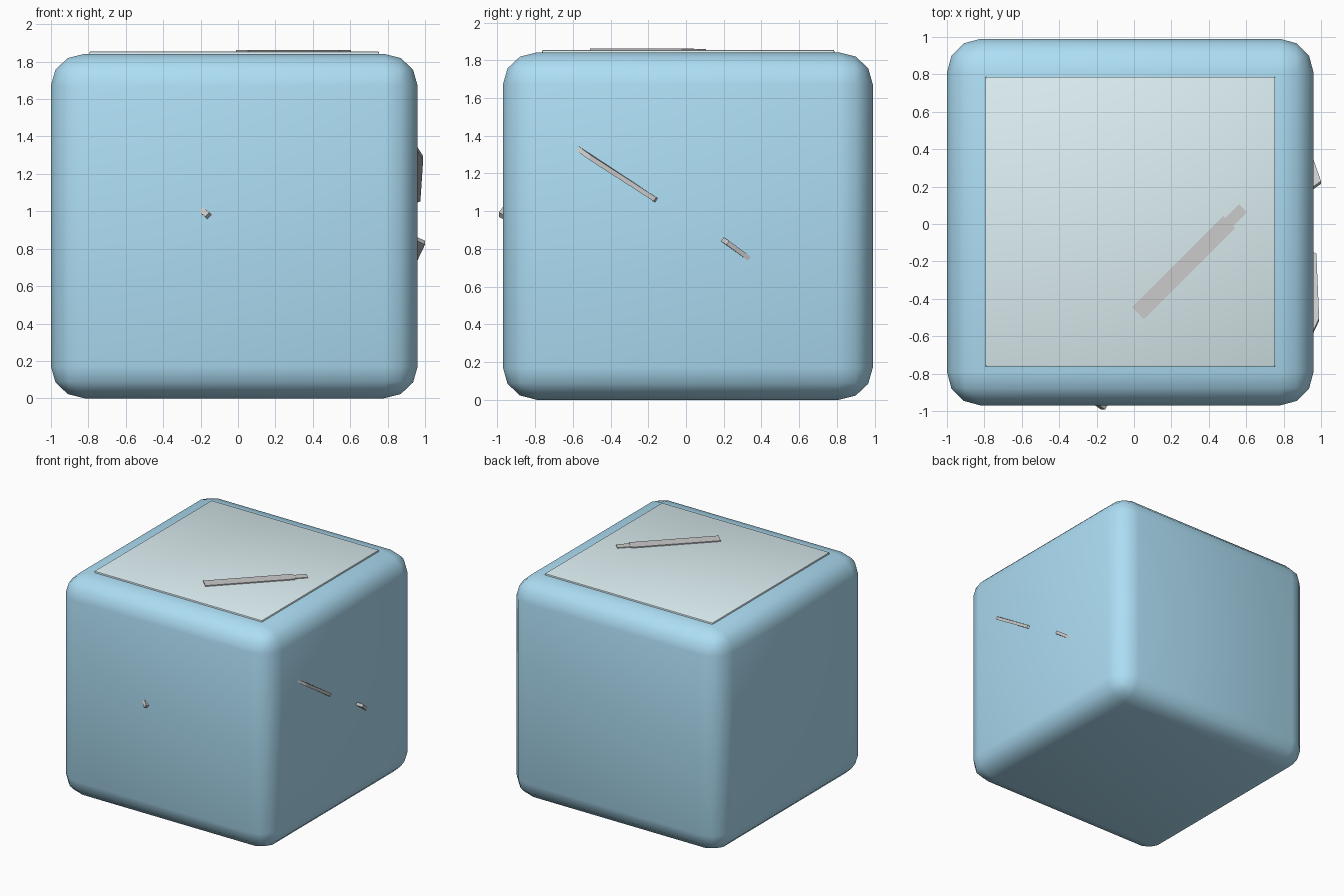
import bpy, bmesh
from math import radians
from mathutils import Vector

if "Cube" in bpy.data.objects:
    bpy.data.objects.remove(bpy.data.objects["Cube"])


def material(name, rgb):
    m = bpy.data.materials.new(name)
    m.diffuse_color = (*rgb, 1)
    m.use_nodes = True
    m.node_tree.nodes["Principled BSDF"].inputs["Base Color"].default_value = m.diffuse_color
    return m


def finish(bm, name, mat=None, smooth=False):
    bmesh.ops.recalc_face_normals(bm, faces=bm.faces)
    me = bpy.data.meshes.new(name)
    bm.to_mesh(me)
    bm.free()
    ob = bpy.data.objects.new(name, me)
    bpy.context.collection.objects.link(ob)
    if mat:
        me.materials.append(mat)
    if smooth:
        bpy.ops.object.select_all(action='DESELECT')
        ob.select_set(True)
        bpy.context.view_layer.objects.active = ob
        bpy.ops.object.shade_smooth_by_angle(angle=radians(40))
    return ob


def rounded_box(name, center, size, radius, segments, mat):
    """Box bevelled as a cube of the x width, then squashed to size."""
    bm = bmesh.new()
    bmesh.ops.create_cube(bm, size=1)
    bmesh.ops.scale(bm, vec=size, verts=bm.verts)
    bmesh.ops.bevel(bm, geom=bm.edges[:], offset=radius, segments=segments,
                    profile=0.5, affect='EDGES')
    bmesh.ops.translate(bm, vec=center, verts=bm.verts)
    return finish(bm, name, mat, True)


def top_bar(name, start, end, width, z0, z1):
    a, b = Vector((*start, z0)), Vector((*end, z0))
    side = (b - a).cross(Vector((0, 0, 1))).normalized() * width / 2
    bm = bmesh.new()
    face = bm.faces.new([bm.verts.new(p) for p in (a - side, a + side, b + side, b - side)])
    ext = bmesh.ops.extrude_face_region(bm, geom=[face])
    bmesh.ops.translate(bm, vec=(0, 0, z1 - z0),
                        verts=[v for v in ext['geom'] if isinstance(v, bmesh.types.BMVert)])
    return finish(bm, name)


def splinter(name, path, normal, width):
    """Narrow bar tip whose long profile follows path, poking out of a wall."""
    pts = [Vector(p) for p in path]
    side = (pts[-1] - pts[0]).cross(Vector(normal)).normalized() * width
    bm = bmesh.new()
    face = bm.faces.new([bm.verts.new(p - side / 2) for p in pts])
    ext = bmesh.ops.extrude_face_region(bm, geom=[face])
    bmesh.ops.translate(bm, vec=side,
                        verts=[v for v in ext['geom'] if isinstance(v, bmesh.types.BMVert)])
    return finish(bm, name)


blue = material("block_blue", (0.42, 0.73, 0.91))
pale = material("pale_blue", (0.73, 0.87, 0.90))

# Rounded block, slightly squashed in height
block = rounded_box("block", (0, 0, 0), (1.96, 1.96, 1.96), 0.18, 3, blue)
block.scale.z = 1.842 / 1.96
block.location = (-0.02, 0.01, 0.921)

# Thin plate on top
rounded_box("top_plate", (-0.02, 0.012, 1.835), (1.55, 1.55, 0.04), 0.008, 2, pale)

# Diagonal crack on the plate: wide part and narrow tip
top_bar("crack_wide", (0.022, -0.477), (0.51, 0.011), 0.092, 1.84, 1.863)
top_bar("crack_tip", (0.45, -0.05), (0.582, 0.084), 0.06, 1.84, 1.861)

# Splinters poking through the right and front walls
splinter("right_splinter_long", [(0.955, -0.585, 1.34), (0.99, -0.51, 1.285),
                                 (0.975, -0.165, 1.063), (0.955, -0.155, 1.056)],
         (1, 0, 0), 0.025)
splinter("right_splinter_short", [(0.955, 0.19, 0.853), (1.0, 0.222, 0.832),
                                  (0.955, 0.35, 0.738)], (1, 0, 0), 0.025)
splinter("front_splinter", [(-0.205, -0.965, 1.018), (-0.165, -0.992, 0.982),
                            (-0.15, -0.965, 0.968)], (0, -1, 0), 0.032)
